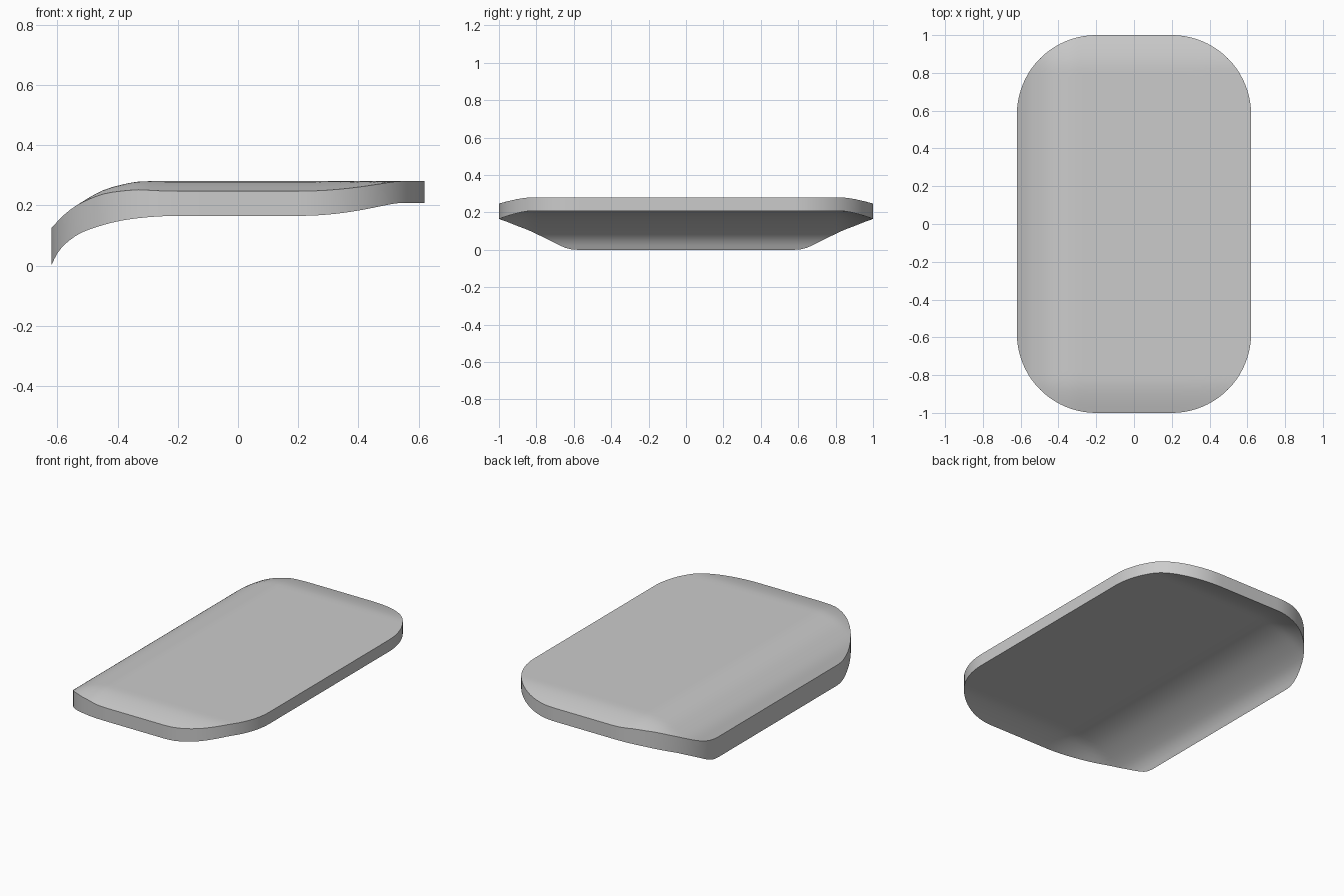
import bpy, bmesh, math

cube = bpy.data.objects.get("Cube")
if cube:
    bpy.data.objects.remove(cube, do_unlink=True)

HALF_X, HALF_Y, RADIUS = 0.62, 1.0, 0.42
CORE_Y = 0.45          # flat middle before the end bands
BANDS = 16             # rows in each end band
ARC = 20               # columns in each corner arc

# Drop below the flat level towards the curled side, as (x, drop)
TOP_CURL = [(-0.62, 0.155), (-0.57, 0.105), (-0.52, 0.070),
            (-0.45, 0.031), (-0.38, 0.010), (-0.31, 0)]
BASE_CURL = [(-0.62, 0.208), (-0.60, 0.168), (-0.57, 0.133), (-0.50, 0.085),
             (-0.40, 0.036), (-0.30, 0.009), (-0.20, 0)]


def curl(points, x):
    """Smooth interpolation through the curl points."""
    if x >= points[-1][0]:
        return 0.0

    def slope(i):
        a, b = points[max(i - 1, 0)], points[min(i + 1, len(points) - 1)]
        return 0.0 if i == len(points) - 1 else (b[1] - a[1]) / (b[0] - a[0])

    for i, ((x0, d0), (x1, d1)) in enumerate(zip(points, points[1:])):
        if x <= x1:
            h = x1 - x0
            t = max(0.0, (x - x0) / h)
            return (d0 * (1 + 2 * t) * (1 - t) ** 2 + slope(i) * h * t * (1 - t) ** 2
                    + d1 * t * t * (3 - 2 * t) + slope(i + 1) * h * t * t * (t - 1))


def end_drop(y, start, depth):
    """Gentle fall of the surface towards both ends."""
    t = max(0.0, (abs(y) - start) / (HALF_Y - start))
    return depth * t ** 1.5


def top_z(x, y):
    return 0.28 - curl(TOP_CURL, x) - end_drop(y, 0.83, 0.033)


def base_z(x, y):
    return 0.208 - curl(BASE_CURL, x) - end_drop(y, 0.83, 0.043)


def half_width(x):
    """Half length of the rounded rectangle at x."""
    over = max(0.0, abs(x) - (HALF_X - RADIUS))
    return HALF_Y - RADIUS + math.sqrt(max(0.0, RADIUS ** 2 - over ** 2))


# Columns follow the corner arcs; rows are dense in the end bands
right = [HALF_X - RADIUS + RADIUS * math.sin(math.pi / 2 * i / ARC) for i in range(ARC + 1)]
columns = [-x for x in reversed(right)] + [-0.1, 0, 0.1] + right
steps = [i / BANDS for i in range(BANDS + 1)]


def row_values(x):
    upper = [CORE_Y + (half_width(x) - CORE_Y) * s for s in steps]
    return [-y for y in reversed(upper)] + [0] + upper


bm = bmesh.new()


def sheet(height, flip):
    """One surface of the slab; returns its grid of vertices."""
    grid = [[bm.verts.new((x, y, height(x, y))) for y in row_values(x)] for x in columns]
    for a, b in zip(grid, grid[1:]):
        for j in range(len(a) - 1):
            quad = [a[j], b[j], b[j + 1], a[j + 1]]
            bm.faces.new(quad[::-1] if flip else quad)
    return grid


def rim(grid):
    """Outline loop of a grid."""
    return ([c[0] for c in grid] + grid[-1][1:]
            + [c[-1] for c in reversed(grid[:-1])] + grid[0][-2:0:-1])


top = rim(sheet(top_z, False))
base = rim(sheet(base_z, True))
for i in range(len(top)):
    k = (i + 1) % len(top)
    bm.faces.new((base[i], base[k], top[k], top[i]))
bmesh.ops.recalc_face_normals(bm, faces=bm.faces)

mesh = bpy.data.meshes.new("curved_panel")
bm.to_mesh(mesh)
bm.free()
panel = bpy.data.objects.new("curved_panel", mesh)
bpy.context.collection.objects.link(panel)

# Plain grey finish
grey = bpy.data.materials.new("plain_grey")
grey.use_nodes = True
colour = (0.6, 0.6, 0.6, 1)
grey.diffuse_color = colour
grey.node_tree.nodes["Principled BSDF"].inputs["Base Color"].default_value = colour
mesh.materials.append(grey)

bpy.ops.object.select_all(action='DESELECT')
panel.select_set(True)
bpy.context.view_layer.objects.active = panel
bpy.ops.object.shade_smooth_by_angle(angle=math.radians(35))
